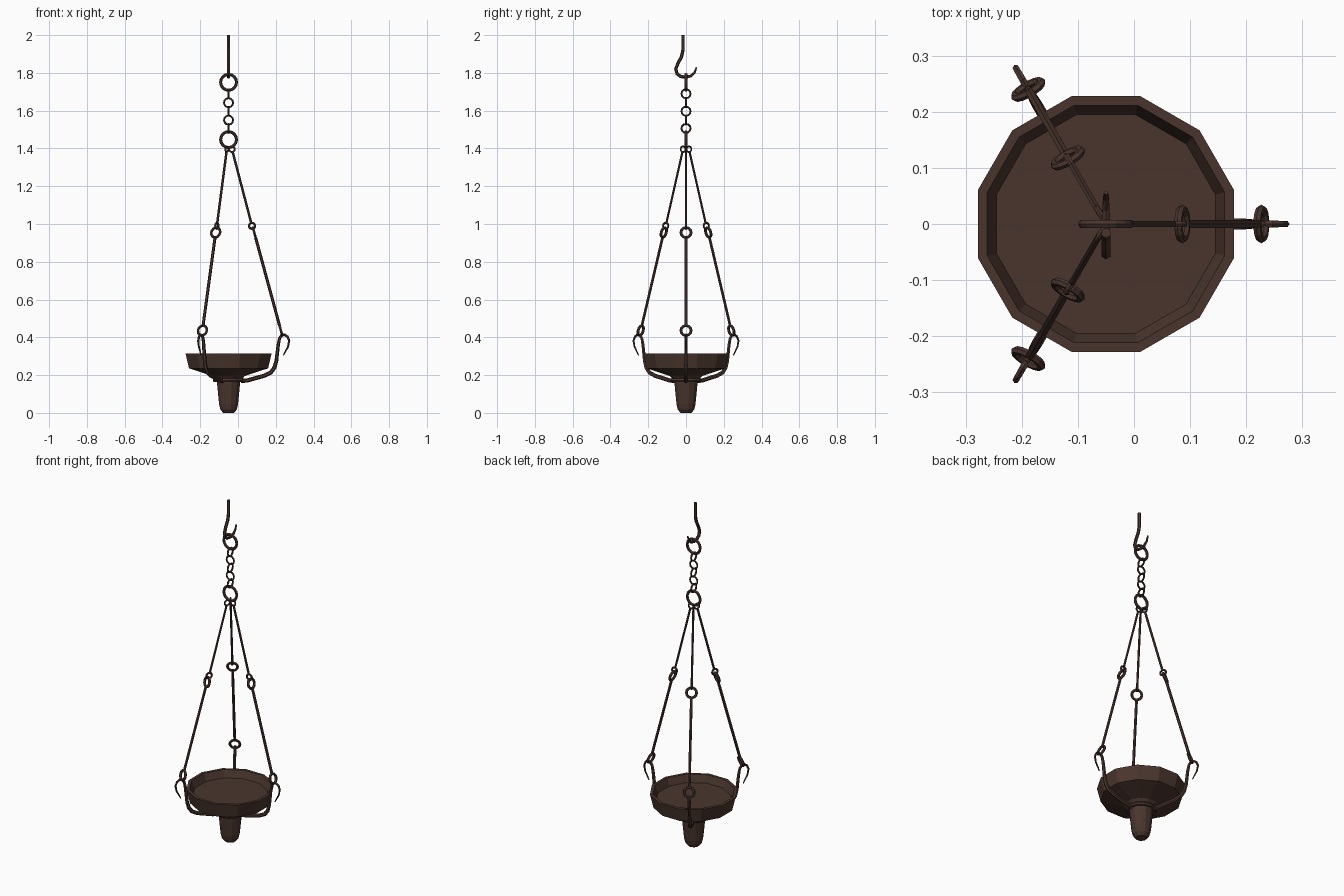
import bpy, bmesh, math
from mathutils import Vector

if "Cube" in bpy.data.objects:
    bpy.data.objects.remove(bpy.data.objects["Cube"])

CX = -0.05  # lamp axis sits slightly left of the centre
iron = bpy.data.materials.new("dark brown iron")
iron.diffuse_color = (0.068, 0.036, 0.027, 1)
iron.use_nodes = True
iron.node_tree.nodes["Principled BSDF"].inputs["Base Color"].default_value = iron.diffuse_color


def finish(name, bm):
    bmesh.ops.recalc_face_normals(bm, faces=bm.faces)
    me = bpy.data.meshes.new(name)
    bm.to_mesh(me)
    bm.free()
    me.materials.append(iron)
    ob = bpy.data.objects.new(name, me)
    bpy.context.collection.objects.link(ob)
    return ob


def sweep(name, path, radii, normal, closed=False, sides=6):
    """Tube along a planar path; normal is the plane's normal."""
    bm = bmesh.new()
    path = [Vector(p) for p in path]
    normal = Vector(normal).normalized()
    n = len(path)
    if not isinstance(radii, (list, tuple)):
        radii = [radii] * n
    rings = []
    for i, p in enumerate(path):
        if closed:
            a, b = path[i - 1], path[(i + 1) % n]
        else:
            a, b = path[max(i - 1, 0)], path[min(i + 1, n - 1)]
        side = normal.cross((b - a).normalized())
        rings.append([bm.verts.new(p + radii[i] * (math.cos(t) * side + math.sin(t) * normal))
                      for t in (2 * math.pi * k / sides for k in range(sides))])
    for i in range(n if closed else n - 1):
        r0, r1 = rings[i], rings[(i + 1) % n]
        for k in range(sides):
            j = (k + 1) % sides
            bm.faces.new((r0[k], r0[j], r1[j], r1[k]))
    if not closed:
        bm.faces.new(rings[0])
        bm.faces.new(rings[-1])
    return finish(name, bm)


def ring(name, centre, u, v, major, minor, count=14):
    """Ring in the plane spanned by u and v."""
    c, u, v = Vector(centre), Vector(u).normalized(), Vector(v).normalized()
    pts = [c + major * (math.cos(t) * u + math.sin(t) * v)
           for t in (2 * math.pi * k / count for k in range(count))]
    return sweep(name, pts, minor, u.cross(v), True)


def lathe(name, profile, sides=12):
    bm = bmesh.new()
    loops = []
    for r, z in profile:
        loops.append([bm.verts.new((CX + r * math.cos(t), r * math.sin(t), z))
                      for t in (math.radians(15 + 360 * k / sides) for k in range(sides))])
    for a, b in zip(loops, loops[1:]):
        for k in range(sides):
            j = (k + 1) % sides
            bm.faces.new((a[k], a[j], b[j], b[k]))
    bm.faces.new(loops[0])
    bm.faces.new(loops[-1])
    return finish(name, bm)


X, Y, Z = Vector((1, 0, 0)), Vector((0, 1, 0)), Vector((0, 0, 1))

# Twelve-sided bowl with recessed floor, and the stem beneath it
lathe("bowl", [(0.202, 0.273), (0.219, 0.315), (0.236, 0.315), (0.217, 0.236),
               (0.09, 0.196), (0.075, 0.180)])
lathe("stem", [(0.075, 0.19), (0.064, 0.165), (0.052, 0.045), (0.045, 0.018), (0.03, 0.0)])
ring("collar", (CX, 0, 0.172), X, Y, 0.073, 0.011, 12)

# Ceiling hook
hook = [(-0.016, 2.0), (-0.016, 1.92), (-0.024, 1.885), (-0.043, 1.85), (-0.054, 1.82),
        (-0.047, 1.795), (-0.028, 1.781), (0.0, 1.777), (0.026, 1.784), (0.045, 1.801), (0.056, 1.83)]
sweep("ceiling_hook", [(CX, y, z) for y, z in hook],
      [0.009] * 7 + [0.0085, 0.0075, 0.006, 0.004], X)

# Top chain: two large rings joined by small links turned alternately
ring("upper_large_ring", (CX, 0, 1.75), X, Z, 0.042, 0.008, 16)
ring("lower_large_ring", (CX, 0, 1.447), X, Z, 0.042, 0.008, 16)
for i, z in enumerate((1.69, 1.642, 1.597, 1.55, 1.506)):
    ring("chain_link_%d" % (i + 1), (CX, 0, z), Y if i % 2 == 0 else X, Z, 0.024, 0.005, 12)

# Three identical suspension rods and bowl arms
arm = [(0.065, 0.168), (0.10, 0.172), (0.19, 0.197), (0.224, 0.214), (0.243, 0.24), (0.253, 0.275),
       (0.263, 0.36), (0.270, 0.395), (0.281, 0.411), (0.296, 0.414), (0.312, 0.404),
       (0.321, 0.382), (0.314, 0.348), (0.299, 0.322), (0.290, 0.304)]
arm_r = [0.011] * 5 + [0.010, 0.009, 0.008, 0.008, 0.007, 0.0065, 0.006, 0.005, 0.004, 0.003]
for i in range(3):
    ang = math.radians(120 * i)
    out = Vector((math.cos(ang), math.sin(ang), 0))
    tan = Vector((-math.sin(ang), math.cos(ang), 0))
    tag = "_%d" % (i + 1)

    def at(r, z):
        return Vector((CX, 0, 0)) + out * r + Z * z

    sweep("bowl_arm" + tag, [at(r, z) for r, z in arm], arm_r, tan)

    # Upper rod with eyes in the radial plane
    a, b = at(0.018, 1.396), at(0.124, 0.99)
    d = (b - a).normalized()
    ring("upper_rod_top_eye" + tag, a, out, Z, 0.015, 0.005, 12)
    ring("upper_rod_bottom_eye" + tag, b, out, Z, 0.016, 0.006, 12)
    sweep("upper_rod" + tag, [a + d * 0.015, b - d * 0.016], 0.0065, tan)

    # Lower rod with eyes turned a quarter
    a, b = at(0.136, 0.955), at(0.277, 0.436)
    d = (b - a).normalized()
    ring("lower_rod_top_eye" + tag, a, tan, d, 0.027, 0.0075)
    ring("lower_rod_bottom_eye" + tag, b, tan, d, 0.027, 0.0075)
    sweep("lower_rod" + tag, [a + d * 0.027, b - d * 0.027], 0.008, tan)
